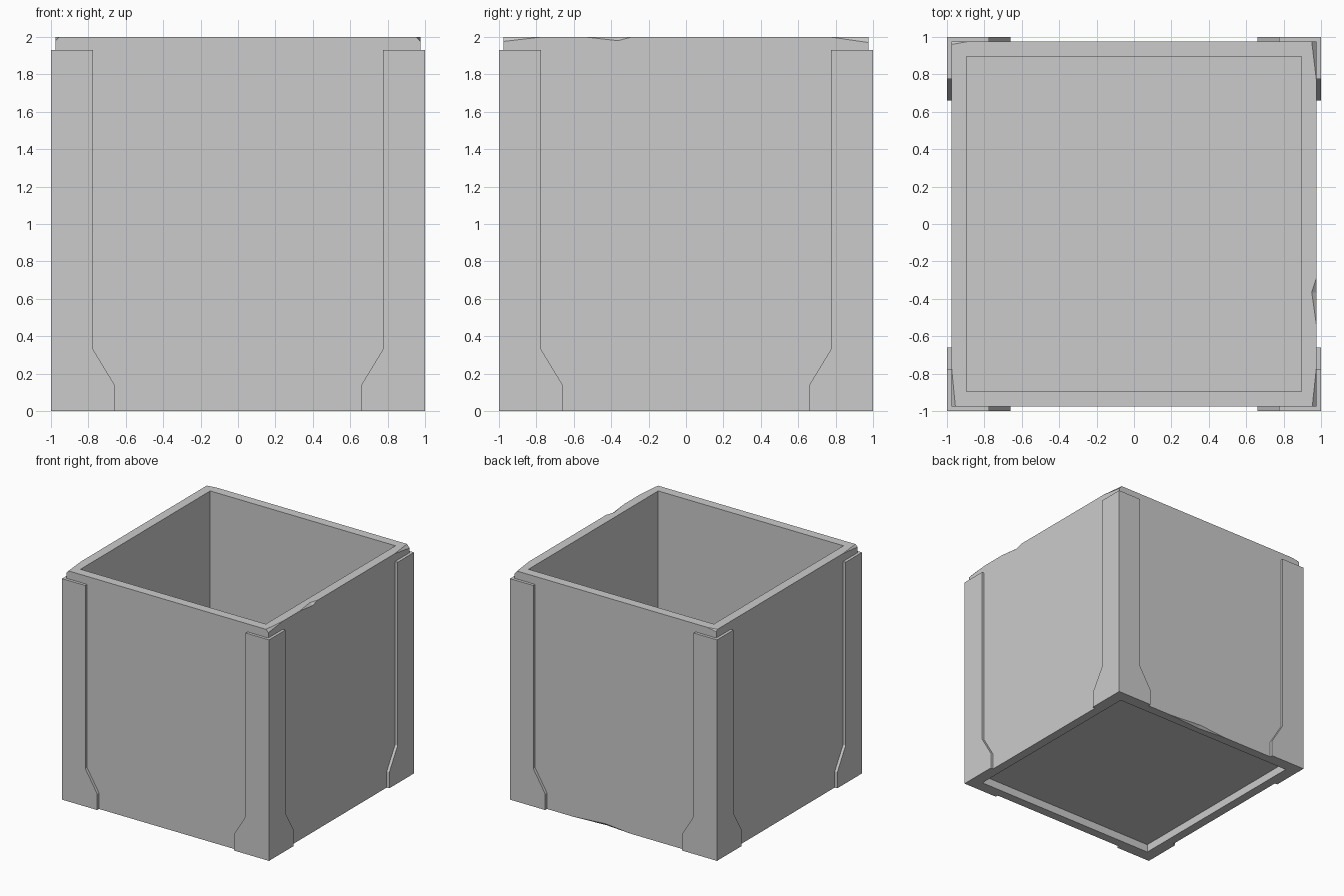
import bpy, bmesh
from mathutils import Vector

if "Cube" in bpy.data.objects:
    bpy.data.objects.remove(bpy.data.objects["Cube"])

WALL, INNER, TOP = 0.975, 0.895, 2.0


def new_object(name, bm):
    bmesh.ops.recalc_face_normals(bm, faces=bm.faces)
    mesh = bpy.data.meshes.new(name)
    bm.to_mesh(mesh)
    bm.free()
    obj = bpy.data.objects.new(name, mesh)
    bpy.context.collection.objects.link(obj)
    return obj


def block(name, half, z0, z1):
    bm = bmesh.new()
    bmesh.ops.create_cube(bm, size=1)
    for v in bm.verts:
        v.co = (v.co.x * 2 * half, v.co.y * 2 * half, z0 + (v.co.z + 0.5) * (z1 - z0))
    return new_object(name, bm)


def cut(target, cutter):
    mod = target.modifiers.new(cutter.name, 'BOOLEAN')
    mod.operation = 'DIFFERENCE'
    mod.solver = 'EXACT'
    mod.object = cutter
    cutter.hide_render = True
    cutter.hide_set(True)


def chip(name, start, deep, end, side, depth, drop, z=TOP):
    """Wedge cutter along a wall edge; side is (axis, sign) of the wall."""
    axis, sign = side
    up = 1 if z > 1 else -1

    def at(t, inward=0.0, down=0.0):
        p = [t, t, z - up * down]
        p[axis] = sign * (WALL - inward)
        return Vector(p)

    p, q = at(deep, depth, 0), at(deep, 0, drop)
    bm = bmesh.new()
    for co in (at(start), at(end), p + (p - q), q + (q - p), at(deep, -0.1, -0.1)):
        bm.verts.new(co)
    bmesh.ops.convex_hull(bm, input=bm.verts)
    return new_object(name, bm)


# Hollow body with a recessed underside
body = block("box_body", WALL, 0, TOP)
cut(body, block("inside_cutter", INNER, 0.14, 2.2))
cut(body, block("underside_cutter", INNER, -0.2, 0.07))

# Worn nicks along the edges
nicks = [
    (-0.77, -0.976, -1.2, (0, 1), 0.022, 0.024, TOP),
    (-0.54, -0.365, -0.29, (0, 1), 0.025, 0.02, TOP),
    (0.77, 0.976, 1.2, (0, 1), 0.025, 0.03, TOP),
    (-0.77, -0.976, -1.2, (0, -1), 0.02, 0.02, TOP),
    (-0.89, -0.976, -1.2, (1, 1), 0.015, 0.015, TOP),
    (-0.16, 0.1, 0.42, (1, 1), 0.022, 0.022, 0.0),
]
for i, n in enumerate(nicks):
    cut(body, chip(f"nick_cutter_{i + 1}", *n))

# Corner bracket: two mitred wings sharing the corner edge, mirrored to all corners
profile = [(1.0, 0), (1.0, 1.93), (0.775, 1.93), (0.775, 0.33), (0.66, 0.14), (0.66, 0)]
BACK = 0.97
bm = bmesh.new()
for swap in (False, True):
    def place(u, d, z):
        return (d, u, z) if swap else (u, d, z)
    outer = [bm.verts.new(place(u, 1.0, z)) for u, z in profile]
    inner = [bm.verts.new(place(min(u, BACK), BACK, z)) for u, z in profile]
    bm.faces.new(outer)
    bm.faces.new(inner)
    for i in range(1, 6):
        j = (i + 1) % 6
        bm.faces.new((outer[i], outer[j], inner[j], inner[i]))
bmesh.ops.remove_doubles(bm, verts=bm.verts, dist=1e-4)
brackets = new_object("corner_brackets", bm)
mirror = brackets.modifiers.new("mirror", 'MIRROR')
mirror.use_axis = (True, True, False)
mirror.use_mirror_merge = False
